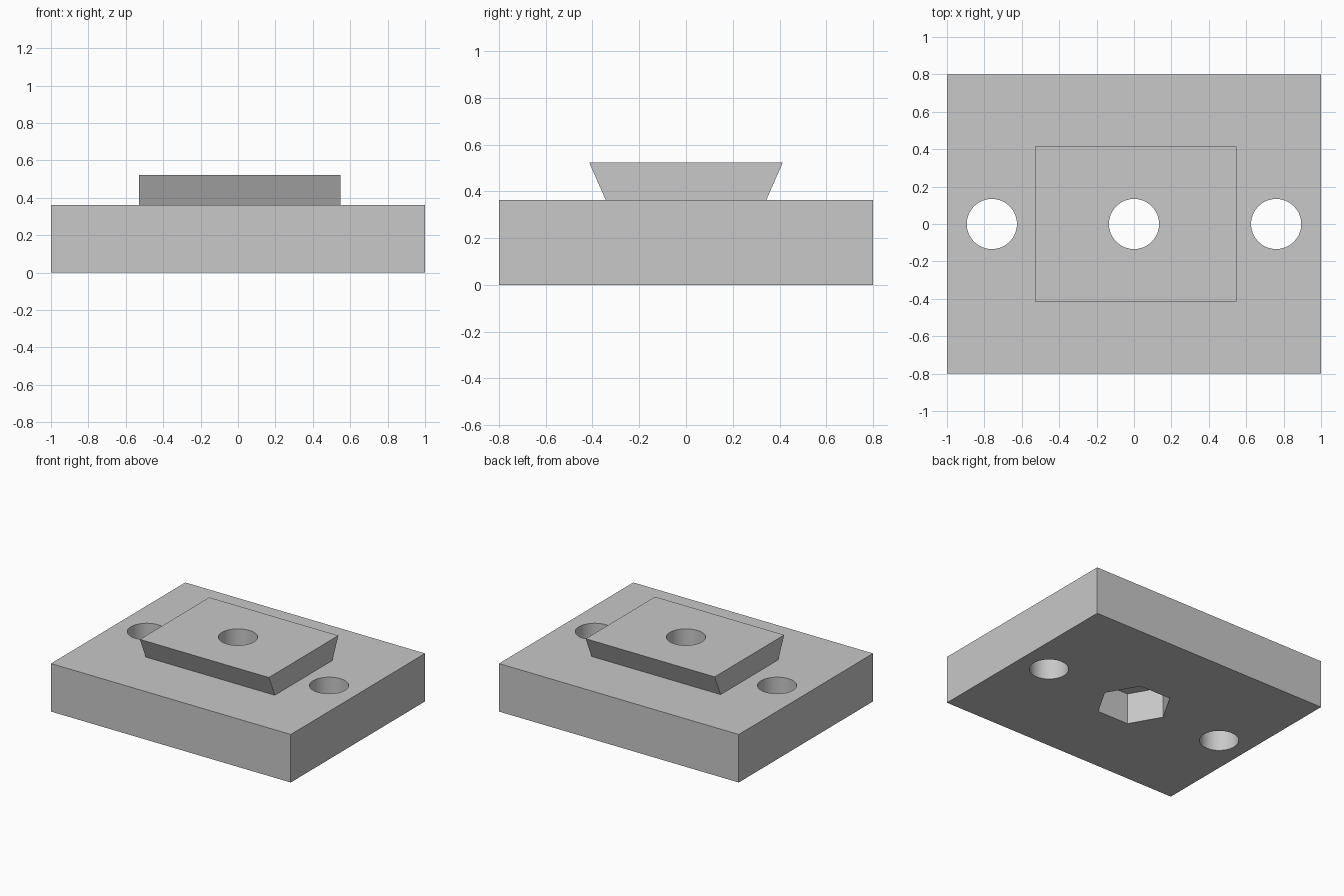
import bpy, bmesh, math
from mathutils import Matrix

default = bpy.data.objects.get("Cube")
if default:
    bpy.data.objects.remove(default, do_unlink=True)

BASE_H, TOP_H = 0.362, 0.523
POCKET_DEPTH = 0.234
HOLE_R, HEX_R, HOLE_X = 0.134, 0.26, 0.76

grey = bpy.data.materials.new("plain_grey")
grey.use_nodes = True
colour = (0.58, 0.58, 0.58, 1)
grey.diffuse_color = colour
grey.node_tree.nodes["Principled BSDF"].inputs["Base Color"].default_value = colour


def make_object(name, bm):
    bmesh.ops.recalc_face_normals(bm, faces=bm.faces)
    mesh = bpy.data.meshes.new(name)
    bm.to_mesh(mesh)
    bm.free()
    mesh.materials.append(grey)
    obj = bpy.data.objects.new(name, mesh)
    bpy.context.collection.objects.link(obj)
    return obj


def prism(name, sides, radius, x, z0, z1):
    bm = bmesh.new()
    bmesh.ops.create_cone(bm, cap_ends=True, segments=sides,
                          radius1=radius, radius2=radius, depth=z1 - z0)
    # start every prism with a corner on the x axis
    bmesh.ops.rotate(bm, verts=bm.verts, matrix=Matrix.Rotation(math.pi / 2, 3, "Z"))
    bmesh.ops.translate(bm, verts=bm.verts, vec=(x, 0, (z0 + z1) / 2))
    return make_object(name, bm)


def combine(target, tool, operation):
    mod = target.modifiers.new(operation, "BOOLEAN")
    mod.operation = operation
    mod.solver = "EXACT"
    mod.object = tool
    bpy.context.view_layer.objects.active = target
    bpy.ops.object.modifier_apply(modifier=mod.name)
    bpy.data.objects.remove(tool, do_unlink=True)


# Rectangular base plate
bm = bmesh.new()
bmesh.ops.create_cube(bm, size=1)
bmesh.ops.scale(bm, verts=bm.verts, vec=(2, 1.6, BASE_H))
bmesh.ops.translate(bm, verts=bm.verts, vec=(0, 0, BASE_H / 2))
plate = make_object("dovetail_plate", bm)

# Dovetail rail: flared profile extruded along x, with a root sunk in the plate
bm = bmesh.new()
half = [(0.343, BASE_H - 0.06), (0.343, BASE_H), (0.414, TOP_H)]
profile = half + [(-y, z) for y, z in reversed(half)]
face = bm.faces.new([bm.verts.new((-0.529, y, z)) for y, z in profile])
ext = bmesh.ops.extrude_face_region(bm, geom=[face])
moved = [v for v in ext["geom"] if isinstance(v, bmesh.types.BMVert)]
bmesh.ops.translate(bm, verts=moved, vec=(1.076, 0, 0))
combine(plate, make_object("dovetail_rail", bm), "UNION")

# Three through holes
for x in (-HOLE_X, 0, HOLE_X):
    combine(plate, prism("hole_cutter", 64, HOLE_R, x, -0.1, 0.7), "DIFFERENCE")

# Hexagonal nut pocket underneath
combine(plate, prism("nut_pocket_cutter", 6, HEX_R, 0, -0.1, POCKET_DEPTH), "DIFFERENCE")

# Smooth hole walls, sharp edges elsewhere
bpy.ops.object.select_all(action="DESELECT")
plate.select_set(True)
bpy.context.view_layer.objects.active = plate
bpy.ops.object.shade_smooth_by_angle(angle=math.radians(20))
